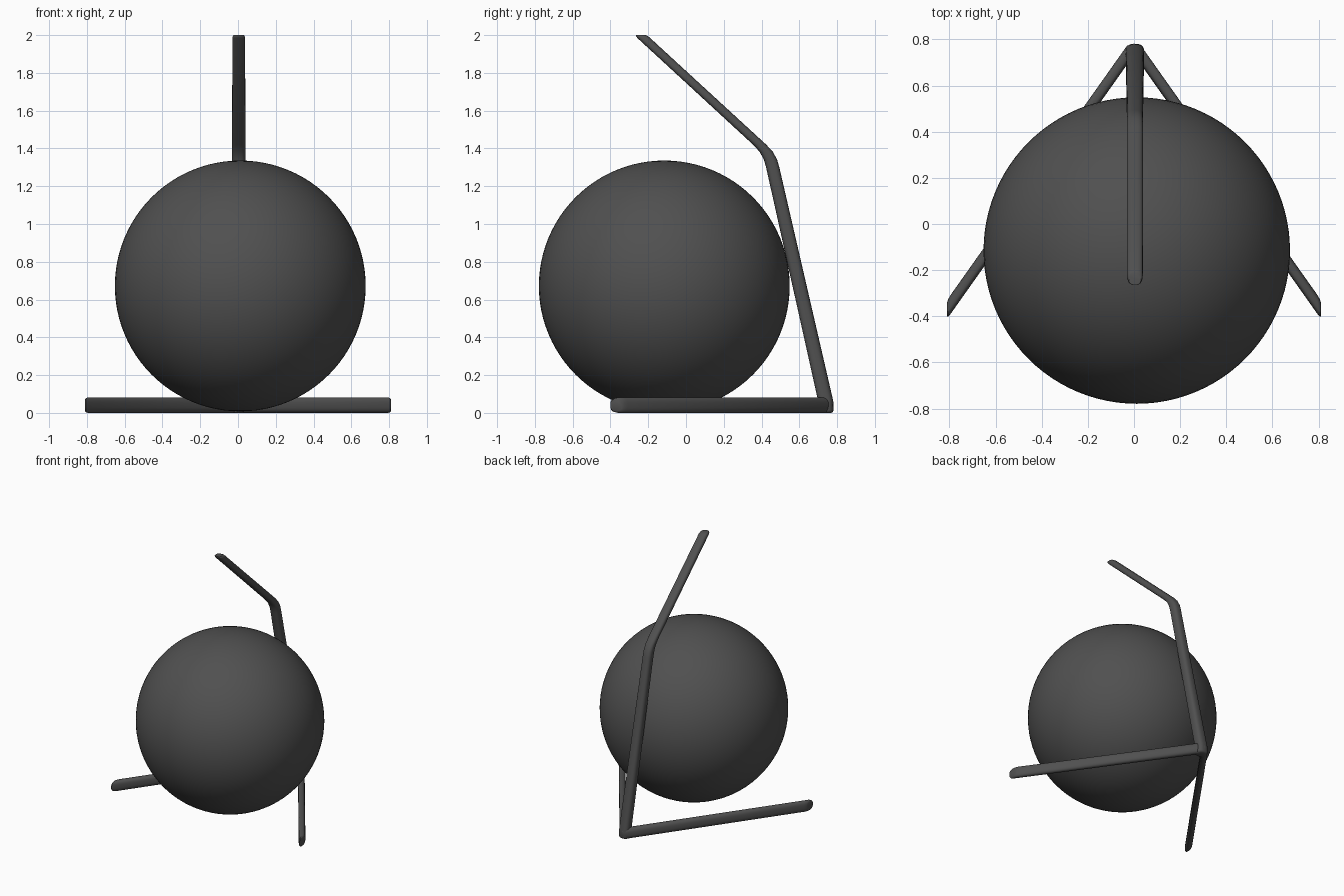
import bpy, bmesh
from math import sin, cos, pi, copysign
from mathutils import Vector

if "Cube" in bpy.data.objects:
    bpy.data.objects.remove(bpy.data.objects["Cube"])

# Dark grey finish shared by all parts
dark = bpy.data.materials.new("dark_grey")
dark.diffuse_color = (0.08, 0.08, 0.08, 1)
dark.use_nodes = True
dark.node_tree.nodes["Principled BSDF"].inputs["Base Color"].default_value = dark.diffuse_color


def soft(t):
    """Slightly squared-off circle."""
    return copysign(abs(t) ** 0.75, t)


def finish(obj):
    obj.data.materials.append(dark)
    bpy.ops.object.select_all(action='DESELECT')
    obj.select_set(True)
    bpy.context.view_layer.objects.active = obj
    bpy.ops.object.shade_smooth_by_angle(angle=0.7)


def sheared_tube(name, path, u, v, sides=32):
    """Loft rounded sections that all lie in the u-v plane along (centre, radius) points."""
    u, v = Vector(u), Vector(v)
    bm = bmesh.new()
    rings = []
    for centre, r in path:
        rings.append([bm.verts.new(Vector(centre)
                      + u * r * soft(cos(2 * pi * i / sides))
                      + v * r * soft(sin(2 * pi * i / sides))) for i in range(sides)])
    for a, b in zip(rings, rings[1:]):
        for i in range(sides):
            j = (i + 1) % sides
            bm.faces.new((a[i], a[j], b[j], b[i]))
    bm.faces.new(rings[0][::-1])
    bm.faces.new(rings[-1])
    bmesh.ops.recalc_face_normals(bm, faces=bm.faces)
    mesh = bpy.data.meshes.new(name)
    bm.to_mesh(mesh)
    bm.free()
    obj = bpy.data.objects.new(name, mesh)
    bpy.context.collection.objects.link(obj)
    finish(obj)


# Ball resting between the legs
bpy.ops.mesh.primitive_uv_sphere_add(segments=96, ring_count=48, radius=0.664,
                                     location=(0.012, -0.115, 0.672))
ball = bpy.context.object
ball.name = "ball"
finish(ball)

# V-shaped floor legs with a rounded back corner and softened ends: x, y, radius
R = 0.041
half = [(0.0, 0.741, R), (0.03, 0.732, R), (0.795, -0.349, R),
        (0.805, -0.363, R * 0.92), (0.81, -0.37, R * 0.75)]
legs = [((-x, y, R), r) for x, y, r in reversed(half)]
legs += [((x, y, R), r) for x, y, r in half[1:]]
sheared_tube("floor_legs", legs, (0, 1, 0), (0, 0, 1))

# Bent upright rising from the back corner and leaning over the ball: y, z, radius
spine = [(0.74, 0.0, 0.030), (0.74, 0.006, 0.038), (0.74, 0.015, 0.041),
         (0.738, 0.07, 0.040), (0.459, 1.30, 0.035), (0.447, 1.342, 0.035),
         (0.424, 1.383, 0.035), (0.39, 1.42, 0.035), (-0.224, 1.985, 0.034),
         (-0.233, 1.995, 0.031), (-0.238, 2.0, 0.026)]
sheared_tube("bent_upright", [((0.004, y, z), r) for y, z, r in spine],
             (1, 0, 0), (0, 1, 0))
